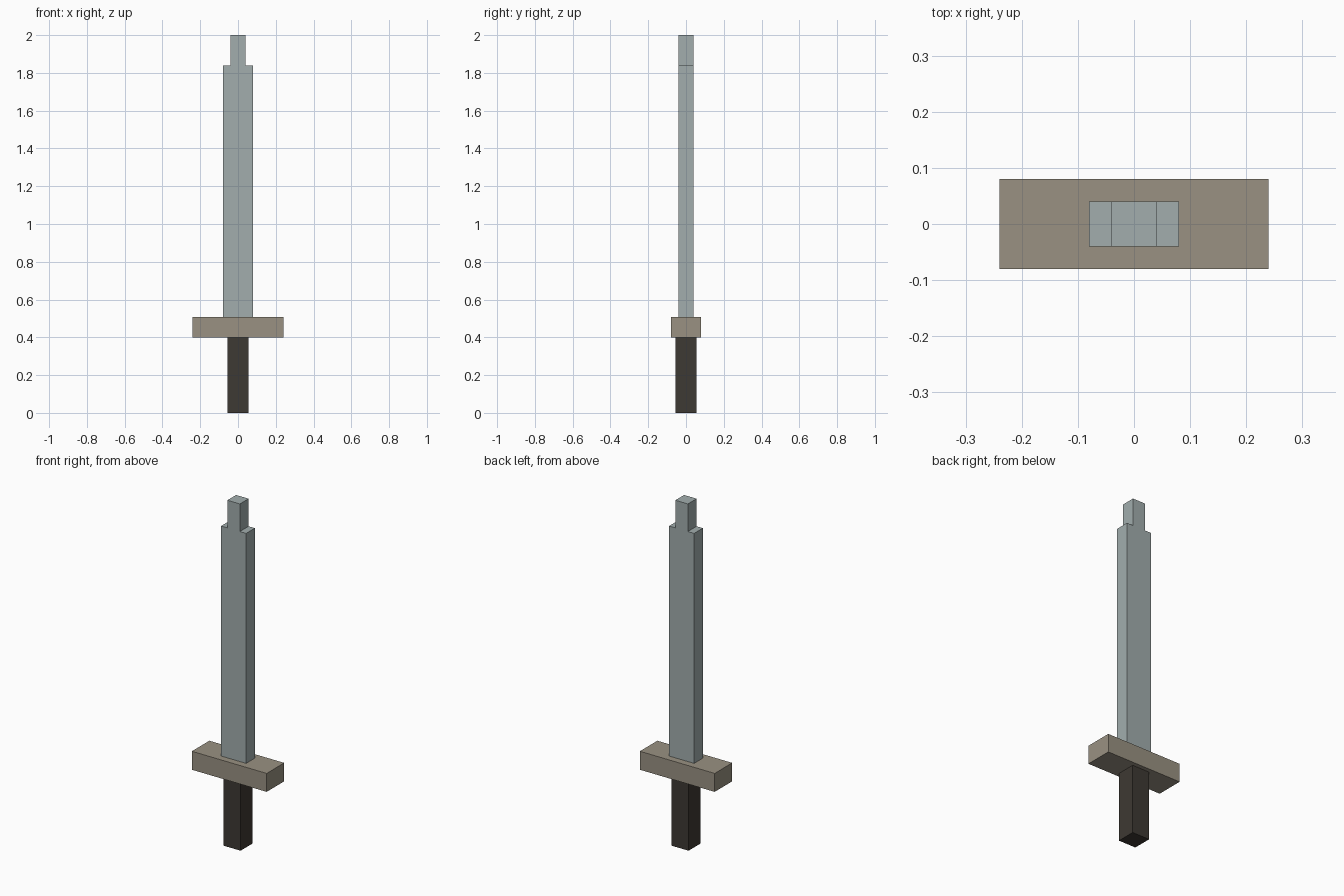
import bpy
import bmesh

if "Cube" in bpy.data.objects:
    bpy.data.objects.remove(bpy.data.objects["Cube"])


def material(name, color):
    mat = bpy.data.materials.new(name)
    mat.diffuse_color = (*color, 1.0)
    mat.use_nodes = True
    mat.node_tree.nodes["Principled BSDF"].inputs["Base Color"].default_value = mat.diffuse_color
    return mat


def extruded_part(name, half_profile, depth, mat):
    """Mirror a right-hand (x, z) outline across x = 0 and extrude it along y."""
    outline = half_profile + [(-x, z) for x, z in reversed(half_profile)]
    bm = bmesh.new()
    face = bm.faces.new([bm.verts.new((x, -depth / 2, z)) for x, z in outline])
    result = bmesh.ops.extrude_face_region(bm, geom=[face], use_keep_orig=True)
    moved = [v for v in result["geom"] if isinstance(v, bmesh.types.BMVert)]
    bmesh.ops.translate(bm, verts=moved, vec=(0, depth, 0))
    bmesh.ops.recalc_face_normals(bm, faces=bm.faces[:])
    mesh = bpy.data.meshes.new(name)
    bm.to_mesh(mesh)
    bm.free()
    mesh.materials.append(mat)
    obj = bpy.data.objects.new(name, mesh)
    bpy.context.collection.objects.link(obj)
    return obj


steel = material("grey_steel", (0.36, 0.42, 0.42))
bronze = material("dull_bronze", (0.32, 0.285, 0.223))
leather = material("dark_leather", (0.048, 0.041, 0.033))

# Square grip
extruded_part("grip", [(0.055, 0.0), (0.055, 0.4)], 0.11, leather)
# Wide crossguard
extruded_part("crossguard", [(0.24, 0.4), (0.24, 0.507)], 0.16, bronze)
# Blade with a stepped, narrower tip
extruded_part("blade", [(0.08, 0.507), (0.08, 1.84), (0.04, 1.84), (0.04, 2.0)],
              0.08, steel)
